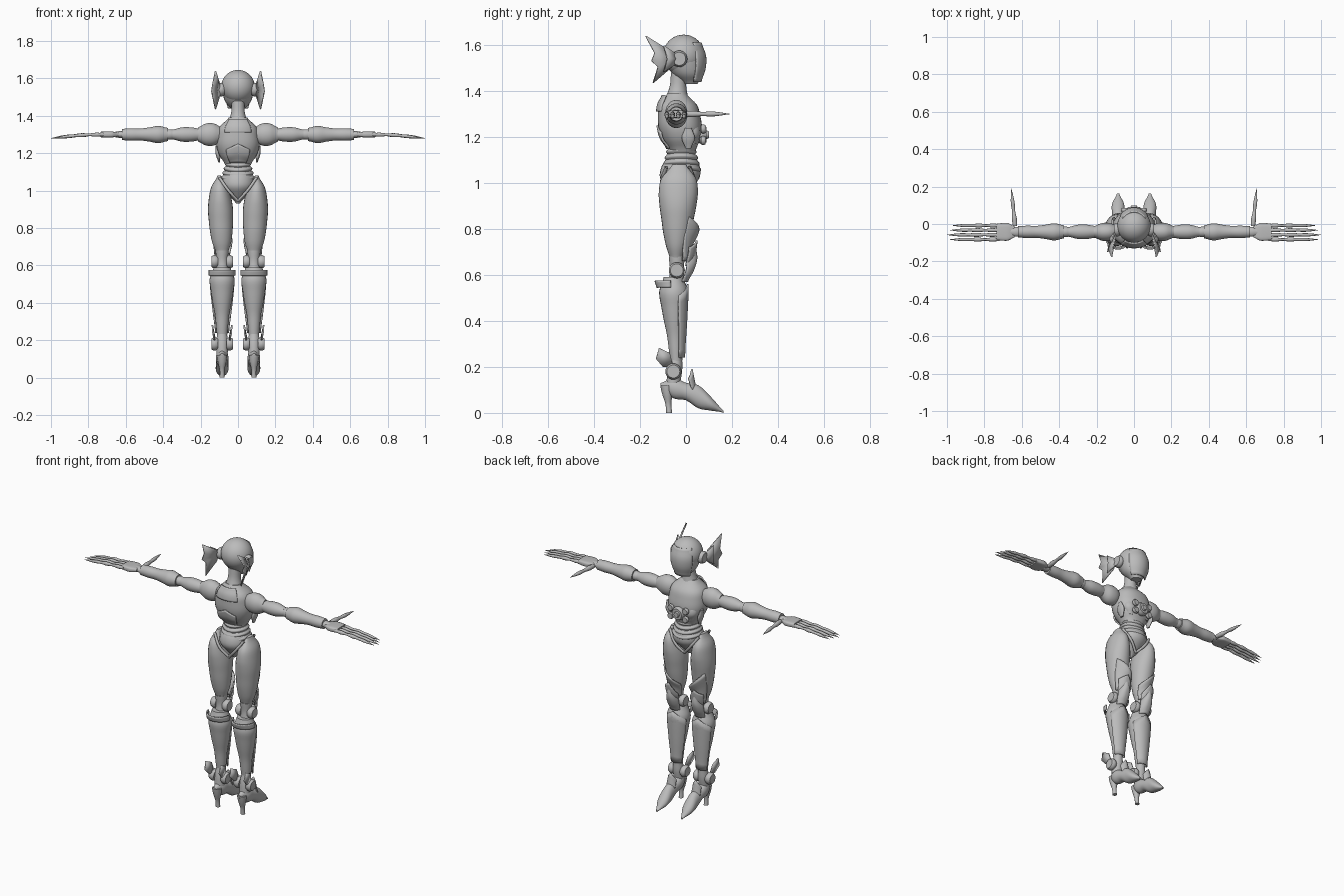
import bpy, bmesh, math
from mathutils import Vector

cube = bpy.data.objects.get("Cube")
if cube:
    bpy.data.objects.remove(cube)

grey = (0.5, 0.5, 0.5, 1)
material = bpy.data.materials.new("plain grey")
material.use_nodes = True
material.diffuse_color = grey
material.node_tree.nodes["Principled BSDF"].inputs["Base Color"].default_value = grey


def finish(name, bm, mirror=False, thick=0):
    """Turn a bmesh into a smooth-shaded, optionally mirrored object."""
    bmesh.ops.recalc_face_normals(bm, faces=bm.faces)
    mesh = bpy.data.meshes.new(name)
    bm.to_mesh(mesh)
    bm.free()
    mesh.materials.append(material)
    part = bpy.data.objects.new(name, mesh)
    bpy.context.collection.objects.link(part)
    if thick:
        solid = part.modifiers.new("thickness", 'SOLIDIFY')
        solid.thickness = thick
        solid.offset = 0
    if mirror:
        part.modifiers.new("mirror", 'MIRROR')
    bpy.ops.object.select_all(action='DESELECT')
    bpy.context.view_layer.objects.active = part
    part.select_set(True)
    bpy.ops.object.shade_smooth_by_angle(angle=math.radians(40))


def spline(values, t):
    """Smooth value at t along evenly spaced values."""
    last = len(values) - 1
    i = min(int(t * last), last - 1)
    f = t * last - i
    before, a, b, after = (values[max(0, min(last, i + k))] for k in (-1, 0, 1, 2))
    tangent_a, tangent_b = (b - before) / 2, (after - a) / 2
    ease = f * f * (3 - 2 * f)
    return a + (b - a) * ease + f * (1 - f) * (tangent_a * (1 - f) - tangent_b * f)


def sections(start, end, widths, depths, steps, bow=0):
    """Centres and radii along a line that may bow upward."""
    start, end = Vector(start), Vector(end)
    if not isinstance(depths, list):
        depths = [width * depths for width in widths]
    count = steps * (len(widths) - 1)
    for k in range(count + 1):
        t = k / count
        centre = start.lerp(end, t)
        centre.z += bow * math.sin(math.pi * t)
        yield centre, spline(widths, t), spline(depths, t)


def skin(bm, rings, closed):
    for ring, after in zip(rings, rings[1:]):
        for i in range(len(ring) - (not closed)):
            j = (i + 1) % len(ring)
            bm.faces.new((ring[i], ring[j], after[j], after[i]))


def loft(name, start, end, widths, depths=1, axis='z', mirror=True,
         steps=4, sides=24, boxy=2, bow=0, sag=0):
    """Closed body of elliptical or boxy rings square to one axis."""
    main = 'xyz'.index(axis)
    bm = bmesh.new()
    rings = []
    for centre, width, depth in sections(start, end, widths, depths, steps, bow):
        ring = []
        for i in range(sides):
            angle = math.tau * i / sides
            c, s = math.cos(angle), math.sin(angle)
            point = centre.copy()
            point[(main + 1) % 3] += width * math.copysign(abs(c) ** (2 / boxy), c)
            point[(main + 2) % 3] += depth * math.copysign(abs(s) ** (2 / boxy), s)
            point.z += sag * point.x ** 2
            ring.append(bm.verts.new(point))
        rings.append(ring)
    skin(bm, rings, True)
    bm.faces.new(rings[0])
    bm.faces.new(rings[-1])
    finish(name, bm, mirror)


def disc(name, centre, radius, axis='x', mirror=True):
    """Chamfered round cap, twice as wide as thick."""
    offset = Vector([radius / 2 if letter == axis else 0 for letter in 'xyz'])
    loft(name, Vector(centre) - offset, Vector(centre) + offset,
         [radius * f for f in (.8, 1, 1, .8)], axis=axis, mirror=mirror, steps=1)


def shell(name, start, end, widths, depths, spread, facing=1, slant=0, peak=0, mirror=True, columns=14):
    """Curved armour plate wrapped around one side of a body."""
    bm = bmesh.new()
    levels = list(sections(start, end, widths, depths, 4))
    rows = []
    for k, (centre, width, depth) in enumerate(levels):
        row = []
        for i in range(columns + 1):
            u = 2 * i / columns - 1
            angle = math.radians(spread) * u
            lift = (slant * u - peak * abs(u)) * k / (len(levels) - 1)
            row.append(bm.verts.new(centre + Vector((
                width * math.sin(angle), facing * depth * math.cos(angle), lift))))
        rows.append(row)
    skin(bm, rows, False)
    finish(name, bm, mirror, thick=.008)


def fan(name, hub, first, last, lengths, flare):
    """Webbed fin: spokes of given lengths swept around a hub."""
    bm = bmesh.new()
    middle = bm.verts.new(hub)
    rim = []
    for k, length in enumerate(lengths):
        t = k / (len(lengths) - 1)
        angle = math.radians(first + (last - first) * t)
        rim.append(bm.verts.new(Vector(hub) + Vector((
            flare * math.sin(math.pi * t), length * math.cos(angle), length * math.sin(angle)))))
    for a, b in zip(rim, rim[1:]):
        bm.faces.new((middle, a, b))
    finish(name, bm, True, thick=.008)


# Head, visor, ears and neck
bm = bmesh.new()
bmesh.ops.create_uvsphere(bm, u_segments=32, v_segments=20, radius=.09)
bmesh.ops.translate(bm, verts=bm.verts, vec=(0, -.01, 1.555))
finish("skull", bm)
loft("jaw", (0, .02, 1.43), (0, -.01, 1.55), [.03, .065, .08, .086], mirror=False)
shell("visor", (0, 0, 1.44), (0, -.01, 1.61), [.06, .08, .085, .07], 1.06, 58, mirror=False)
disc("ear_discs", (.09, -.03, 1.54), .036)
fan("ear_fins", (.1, -.05, 1.54), 120, 250, [.04, .16, .09, .1, .08, .14, .04], .04)
fan("ear_fin_fronts", (.1, -.04, 1.54), 90, 270, [.02, .08, .04, .08, .02], .03)
loft("neck", (0, -.04, 1.36), (0, -.03, 1.48), [.05, .036, .035], mirror=False)

# Torso with back plates and chest device
loft("chest", (0, -.015, 1.14), (0, -.04, 1.39), [.07, .1, .115, .113, .1, .05], .82,
     mirror=False, sides=32, boxy=2.3)
shell("back_collar_plate", (0, -.035, 1.31), (0, -.04, 1.38), [.11, .1, .075], .83, 40,
      facing=-1, mirror=False)
shell("lower_back_plate", (0, -.015, 1.15), (0, -.025, 1.25), [.08, .11, .118], .84, 32,
      facing=-1, peak=.03, mirror=False)
loft("bust", (.05, .03, 1.17), (.05, .02, 1.29), [.02, .045, .04, .01], .8)
disc("chest_dial", (0, .07, 1.21), .04, 'y', mirror=False)
disc("chest_dial_hub", (0, .09, 1.21), .018, 'y', mirror=False)
for label, z in (("upper", 1.235), ("lower", 1.185)):
    disc(label + "_chest_dials", (.05, .075, z), .02, 'y')
loft("side_vents", (.1, .01, 1.15), (.115, .01, 1.24), [.005, .012, .006], 2.4)

# Waist bands, wider going down and sagging in the middle
for band in range(4):
    width = .07 + .007 * band
    z = 1.14 - .026 * band
    loft(f"waist_band_{band + 1}", (0, -.02, z - .02), (0, -.02, z + .01),
         [width - .01, width, width - .01], .95, mirror=False, sag=1.6)
loft("pelvis", (0, -.035, .93), (0, -.02, 1.11), [.01, .05, .085, .085, .066], mirror=False)

# Crescent trims along the hip joints
for facing, label in ((-1, "back"), (1, "front")):
    curve = bpy.data.curves.new(label + "_hip_trim", 'CURVE')
    curve.dimensions = '3D'
    curve.bevel_depth = .008
    line = curve.splines.new('BEZIER')
    path = [(0, .05, .945), (.05, .07, 1), (.1, .05, 1.07)]
    line.bezier_points.add(len(path) - 1)
    for knot, (x, y, z) in zip(line.bezier_points, path):
        knot.co = (x, facing * y - .035, z)
        knot.handle_left_type = knot.handle_right_type = 'AUTO'
    curve.materials.append(material)
    trim = bpy.data.objects.new(curve.name, curve)
    bpy.context.collection.objects.link(trim)
    trim.modifiers.new("mirror", 'MIRROR')

# Arms, held straight out
arm_y, arm_z = -.042, 1.3
for name, inner, outer, radii, tall in (
        ("shoulders", .085, .215, [.03, .047, .047, .03], 1.25),
        ("upper_arms", .2, .35, [.03, .038, .038, .026], 1),
        ("elbows", .33, .4, [.022, .028, .024], 1),
        ("forearms", .375, .62, [.035, .046, .038, .032, .033, .03], 1),
        ("wrists", .6, .66, [.022, .026, .02], .7)):
    loft(name, (inner, arm_y, arm_z), (outer, arm_y, arm_z), radii, tall, 'x')

# Hands with jointed fingers and long thumbs
loft("palms", (.64, arm_y, arm_z), (.735, arm_y, arm_z), [.03, .046, .047, .043], .34, 'x', boxy=4)
for finger in range(4):
    y = -.008 - .025 * finger
    tip = 1 - .015 * abs(2 - finger)
    loft(f"finger_{finger + 1}", (.72, y, arm_z), (tip, y, arm_z - .02),
         [.008, .011, .007, .011, .008, .009, .006, .001], axis='x', sides=10, bow=.005)
loft("thumbs", (.636, -.01, arm_z), (.656, .19, arm_z), [.012, .014, .009, .011, .007, .001],
     axis='y', sides=10)

# Thighs and knees
leg = .085
loft("thighs", (.1, -.03, 1.08), (leg, -.042, .66), [.01, .045, .06, .067, .065, .06, .05, .03],
     [.03, .075, .085, .08, .07, .06, .045, .025])
loft("knee_cores", (leg, -.04, .57), (leg, -.04, .68), [.035, .03, .035])
shell("thigh_blades", (leg, -.045, .66), (leg, -.045, .8), [.045, .056, .062], [.06, .07, .1],
      60, slant=.06)
shell("lower_thigh_blades", (leg, -.045, .64), (leg, -.045, .75), [.042, .052, .057], 1.6,
      50, slant=.02, peak=.05)
shell("knee_guards", (leg, -.04, .57), (leg, -.04, .72), [.035, .04, .04, .035], [.045, .07, .085, .08],
      60, peak=.05)

# Joint discs and ankle fins on both sides of each leg
for side, label in ((-1, "inner"), (1, "outer")):
    x = leg + side * .04
    disc(label + "_knee_discs", (x, -.04, .62), .035)
    disc(label + "_ankle_discs", (x, -.055, .18), .035)
    fan(label + "_ankle_fins", (x, -.07, .2), 180, 60, [.03, .07, .095, .06, .02], side * .012)

# Shins with guards and calf bands
loft("shins", (leg, -.055, .59), (leg, -.042, .21), [.045, .067, .06, .05, .038, .032, .026], .95)
shell("calf_bands", (leg, -.06, .545), (leg, -.06, .575), [.069, .069], [.064, .073], 85, facing=-1)
shell("shin_guards", (leg, -.042, .24), (leg, -.056, .56), [.036, .053, .067], .95, 70, peak=.05)
loft("ankles", (leg, -.055, .13), (leg, -.042, .24), [.03, .032, .026])

# High heeled shoes
loft("shoes", (leg, -.11, .12), (leg, .163, .005), [.01, .045, .038, .05, .03, .005],
     [.01, .032, .033, .033, .032, .006], 'y', bow=.02)
shell("shoe_tongues", (leg, .01, .1), (leg, -.005, .19), [.032, .03], 1, 60, peak=.04)
loft("stiletto_heels", (leg, -.073, 0), (leg, -.085, .12), [.013, .013, .022, .027])
